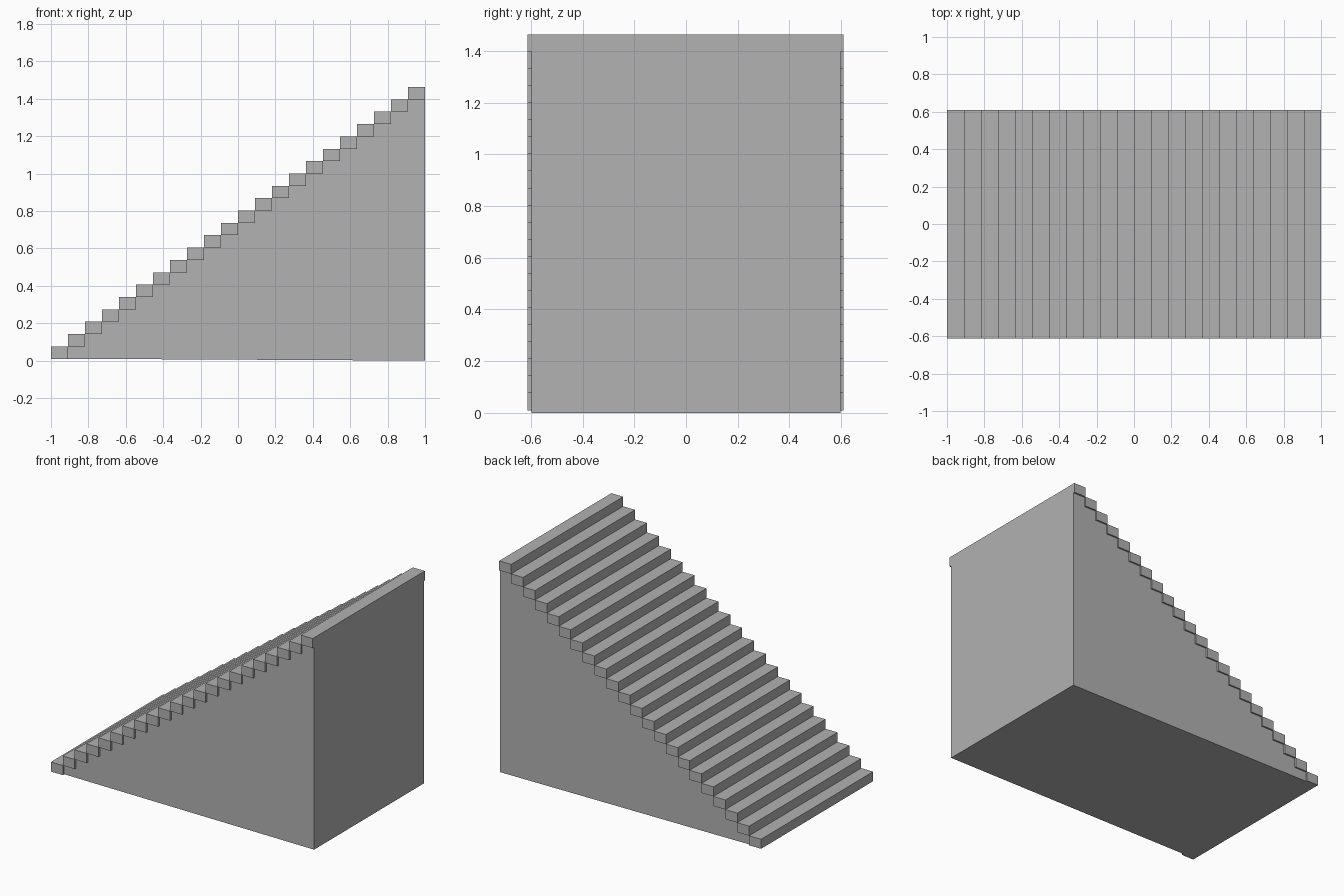
import bpy
import bmesh

cube = bpy.data.objects.get("Cube")
if cube:
    bpy.data.objects.remove(cube, do_unlink=True)

STEPS = 22
RUN = 2.0 / STEPS
BASE = 0.01            # underside of the lowest tread
RISE = (1.463 - BASE) / STEPS
BODY_HALF = 0.598      # half width of the solid base
TREAD_FRONT, TREAD_BACK = -0.613, 0.609

grey = bpy.data.materials.new("plain grey")
grey.use_nodes = True
colour = (0.445, 0.445, 0.445, 1)
grey.diffuse_color = colour
grey.node_tree.nodes["Principled BSDF"].inputs["Base Color"].default_value = colour


def extrude_profile(name, points, y0, y1):
    """Extrude an x-z outline along y into a solid."""
    bm = bmesh.new()
    face = bm.faces.new([bm.verts.new((x, y0, z)) for x, z in points])
    moved = bmesh.ops.extrude_face_region(bm, geom=[face])["geom"]
    verts = [v for v in moved if isinstance(v, bmesh.types.BMVert)]
    bmesh.ops.translate(bm, verts=verts, vec=(0, y1 - y0, 0))
    bmesh.ops.recalc_face_normals(bm, faces=bm.faces)
    mesh = bpy.data.meshes.new(name)
    bm.to_mesh(mesh)
    bm.free()
    mesh.materials.append(grey)
    obj = bpy.data.objects.new(name, mesh)
    bpy.context.collection.objects.link(obj)
    return obj


# Solid base: sawtooth top tucked under the treads, nearly flat underside
outline = [(1, 0), (-1 + RUN, BASE)]
for i in range(1, STEPS):
    x, z = -1 + i * RUN, BASE + i * RISE
    outline += [(x, z), (x + RUN, z)]
extrude_profile("stair_base", outline, -BODY_HALF, BODY_HALF)

# Treads: one block per step, overhanging the base at both sides
for i in range(STEPS):
    x, z = -1 + i * RUN, BASE + i * RISE
    block = [(x, z), (x + RUN, z), (x + RUN, z + RISE), (x, z + RISE)]
    extrude_profile(f"tread_{i + 1}", block, TREAD_FRONT, TREAD_BACK)
